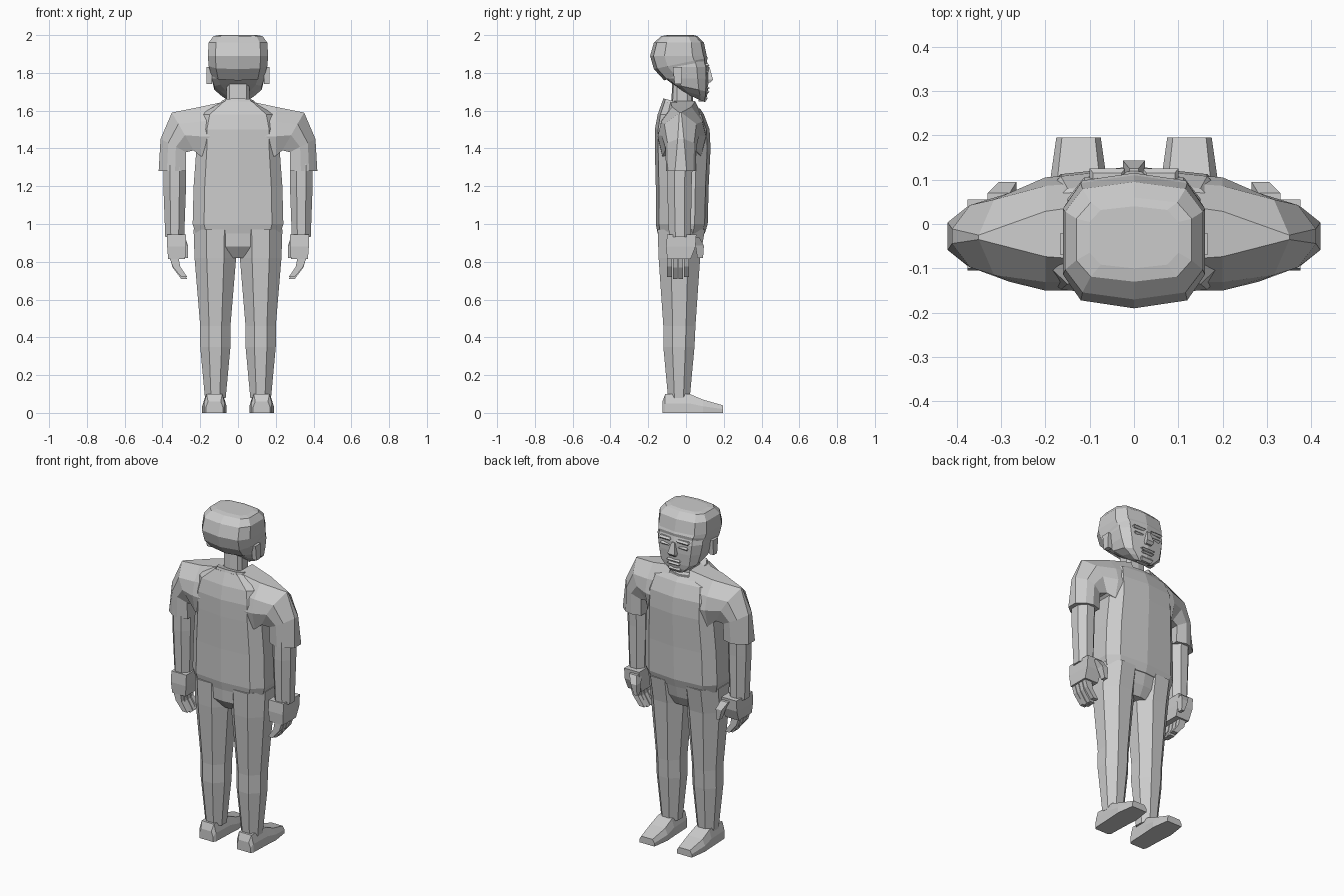
import bpy, bmesh
from math import cos, sin, pi, copysign

if "Cube" in bpy.data.objects:
    bpy.data.objects.remove(bpy.data.objects["Cube"], do_unlink=True)

grey = bpy.data.materials.new("plain grey")
grey.use_nodes = True
grey.diffuse_color = (.6, .6, .6, 1)
shader = grey.node_tree.nodes["Principled BSDF"]
shader.inputs["Base Color"].default_value = grey.diffuse_color

# Number of sides for each kind of cross-section
BLOCK, LIMB, TRUNK = 4, 8, 10


def outline(sides):
    """Unit polygon; trunk outlines are squared off and have a ridge front and back."""
    ridged = sides == TRUNK
    start = pi / 2 if ridged else pi / 2 + pi / sides
    power = .6 if ridged else 1
    points = []
    for i in range(sides):
        angle = start + 2 * pi * i / sides
        points.append([copysign(abs(value) ** power, value)
                       for value in (cos(angle), sin(angle))])
    widest = max(x for x, y in points)
    deepest = max(y for x, y in points)
    return [(x / widest, y / deepest) for x, y in points]


def level(sides, x, width, back, front, z, tilt=0):
    """Level section of half width around x; tilt raises the front and drops the back."""
    middle, depth = (front + back) / 2, (front - back) / 2
    return [(x + width * u, middle + depth * v, z + tilt * v)
            for u, v in outline(sides)]


def loft(name, sections, side=1):
    """Skin a closed surface over the sections; a side of -1 mirrors it."""
    bm = bmesh.new()
    loops = [[bm.verts.new((side * x, y, z)) for x, y, z in section]
             for section in sections]
    for lower, upper in zip(loops, loops[1:]):
        for i in range(len(lower)):
            bm.faces.new((lower[i - 1], lower[i], upper[i], upper[i - 1]))
    bm.faces.new(loops[0])
    bm.faces.new(loops[-1])
    bmesh.ops.recalc_face_normals(bm, faces=bm.faces)
    mesh = bpy.data.meshes.new(name)
    bm.to_mesh(mesh)
    bm.free()
    mesh.materials.append(grey)
    part = bpy.data.objects.new(name, mesh)
    bpy.context.collection.objects.link(part)


def stack(name, sides, rows, x=0, side=1):
    """Rows are half width, back, front, height and an optional tilt."""
    loft(name, [level(sides, x, *row) for row in rows], side)


def ridge(name, width, front, z, height, x=0, side=1):
    """Small bar on the face, proudest along its middle."""
    back, inset = front - .05, front - .01
    stack(name, BLOCK, [(width * .8, back, inset, z - height),
                        (width, back, front, z),
                        (width * .8, back, inset, z + height)], x, side)


def sleeve_section(outer, inner, back, front, tip):
    """Slanted section from an outer to an inner (x, z) point; tip is its outer thickness."""
    middle, depth = (front + back) / 2, (front - back) / 2
    half = [(0, tip), (.3, .85), (.6, 1), (1, .8)]
    whole = half + [(t, -s) for t, s in reversed(half)]
    (ox, oz), (ix, iz) = outer, inner
    return [(ox + (ix - ox) * t, middle + depth * s, oz + (iz - oz) * t)
            for t, s in whole]


def shoe_section(y, width, height):
    """Upright section with a flat sole and a narrower top."""
    half = [(width, 0), (width, height / 2), (width * .75, height)]
    whole = half + [(-u, z) for u, z in reversed(half)]
    return [(.125 + u, y, z) for u, z in whole]


def finger_section(y, t, length):
    """Section at t along a finger that curls inward."""
    return level(BLOCK, .34 - .055 * t * t, .024 - .008 * t,
                 y, y + .025, .83 - length * t)


# Shirt, collar, pelvis and neck
stack("shirt", TRUNK, [
    (.225, -.15, .1, .95), (.24, -.16, .115, 1), (.235, -.16, .12, 1.2),
    (.22, -.165, .13, 1.4), (.22, -.165, .125, 1.5),
    (.2, -.15, .095, 1.58), (.1, -.125, .075, 1.63, -.02)])
stack("collar", TRUNK, [(.1, -.13, .08, 1.61, -.02), (.085, -.12, .065, 1.64, -.025)])
stack("pelvis", TRUNK, [(.1, -.1, .05, .82), (.2, -.145, .08, .88), (.225, -.15, .1, .97)])
stack("neck", TRUNK, [(.06, -.08, .04, 1.6), (.06, -.07, .03, 1.8)])

# Hair cap and face
stack("hair", TRUNK, [
    (.1, -.1, .04, 2), (.13, -.13, .06, 1.995), (.155, -.17, .095, 1.96),
    (.16, -.19, .11, 1.89), (.155, -.17, .115, 1.85, .03), (.14, -.115, .11, 1.81, .05)])
stack("face", TRUNK, [
    (.145, -.14, .105, 1.88), (.15, -.13, .12, 1.83), (.14, -.11, .12, 1.77),
    (.125, -.07, .115, 1.72, -.02), (.09, -.03, .11, 1.69, -.02), (.055, .01, .1, 1.665, -.02)])
stack("nose", BLOCK, [
    (.01, .1, .125, 1.83), (.025, .1, .143, 1.765), (.02, .1, .13, 1.75)])
ridge("upper_lip", .045, .125, 1.72, .008)
ridge("lower_lip", .04, .125, 1.7, .008)
ridge("chin", .04, .115, 1.665, .016)

# Paired parts
for side, tag in ((1, "left_"), (-1, "right_")):
    # Arm
    loft(tag + "sleeve", [
        sleeve_section((.06, 1.65), (.1, 1.34), -.15, .115, .5),
        sleeve_section((.2, 1.62), (.2, 1.36), -.15, .105, .4),
        sleeve_section((.35, 1.59), (.235, 1.39), -.13, .07, .05),
        sleeve_section((.41, 1.45), (.275, 1.38), -.11, .055, .2),
        sleeve_section((.42, 1.28), (.275, 1.28), -.105, .05, .4)], side)
    stack(tag + "forearm", LIMB, [
        (.06, -.1, .035, 1.32), (.06, -.1, .03, 1.2), (.05, -.09, .025, .93)], .335, side)

    # Hand
    stack(tag + "palm", BLOCK, [
        (.05, -.1, .055, .945), (.05, -.105, .05, .88), (.045, -.1, .025, .815)], .325, side)
    for i in range(4):
        length = .12 if i in (1, 2) else .11
        sections = [finger_section(-.1 + i * .03, t, length) for t in (0, .5, 1)]
        loft(tag + "finger_" + str(i + 1), sections, side)
    loft(tag + "thumb", [
        level(BLOCK, .305, .025, .02, .07, .93),
        level(BLOCK, .285, .02, .05, .095, .885),
        level(BLOCK, .275, .01, .06, .09, .82)], side)

    # Leg and shoe
    stack(tag + "leg", LIMB, [
        (.115, -.15, .1, .97), (.11, -.145, .075, .82), (.08, -.12, .05, .46),
        (.08, -.12, .045, .35), (.055, -.095, .02, .08)], .12, side)
    loft(tag + "shoe", [
        shoe_section(-.125, .045, .06), shoe_section(-.11, .055, .1),
        shoe_section(.02, .06, .1), shoe_section(.09, .065, .07),
        shoe_section(.195, .05, .04)], side)

    # Ear, brow and eye
    stack(tag + "ear", BLOCK, [
        (.014, -.06, -.025, 1.74), (.014, -.07, -.02, 1.83)], .152, side)
    ridge(tag + "brow", .04, .125, 1.84, .01, .06, side)
    ridge(tag + "eye", .03, .12, 1.805, .01, .06, side)
